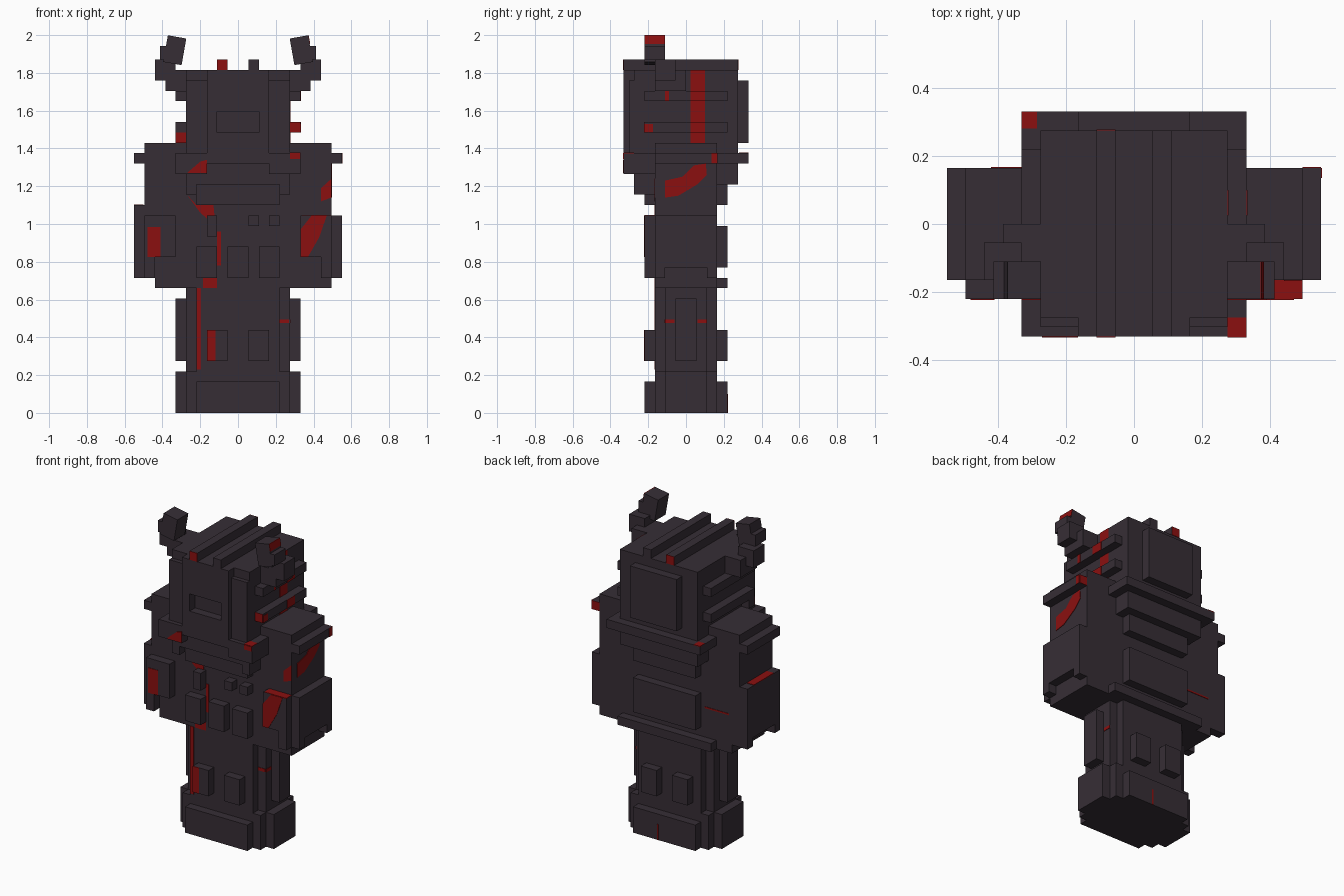
import bpy, bmesh, math
from mathutils import Matrix, Vector

old = bpy.data.objects.get("Cube")
if old:
    bpy.data.objects.remove(old)

U = 0.055  # one block


def material(name, rgb):
    m = bpy.data.materials.new(name)
    m.use_nodes = True
    m.diffuse_color = (*rgb, 1)
    bsdf = m.node_tree.nodes["Principled BSDF"]
    bsdf.inputs["Base Color"].default_value = (*rgb, 1)
    bsdf.inputs["Roughness"].default_value = 0.9
    return m


DARK = material("dark plum", (0.037, 0.027, 0.036))
RED = material("deep red", (0.26, 0.005, 0.005))


def finish(name, bm, mat):
    bmesh.ops.recalc_face_normals(bm, faces=bm.faces)
    me = bpy.data.meshes.new(name)
    bm.to_mesh(me)
    bm.free()
    me.materials.append(mat)
    ob = bpy.data.objects.new(name, me)
    bpy.context.collection.objects.link(ob)
    return ob


def box(name, x, y, z, mat=DARK):
    """Box from ranges given in blocks."""
    bm = bmesh.new()
    bmesh.ops.create_cube(bm, size=U)
    size = [abs(r[1] - r[0]) for r in (x, y, z)]
    mid = [(r[0] + r[1]) / 2 * U for r in (x, y, z)]
    bm.transform(Matrix.Translation(mid) @ Matrix.Diagonal((*size, 1)))
    return finish(name, bm, mat)


def pair(name, x, y, z):
    box("left_" + name, x, y, z)
    box("right_" + name, (-x[1], -x[0]), y, z)


def wide(name, half, y, z):
    return box(name, (-half, half), y, z)


def mark(name, axis, pos, pts, out=1):
    """Thin red plate lying on a plane; pts are in units on the other two axes."""
    bm = bmesh.new()
    verts = []
    for a, b in pts:
        c = [a, b]
        c.insert(axis, pos - out * 0.002)
        verts.append(bm.verts.new(c))
    face = bm.faces.new(verts)
    ext = bmesh.ops.extrude_face_region(bm, geom=[face])
    step = Vector((0, 0, 0))
    step[axis] = out * 0.005
    moved = [v for v in ext["geom"] if isinstance(v, bmesh.types.BMVert)]
    bmesh.ops.translate(bm, verts=moved, vec=step)
    return finish(name, bm, RED)


def rect(a, b, c, d):
    return [(a, c), (b, c), (b, d), (a, d)]


# Boots and legs: stepped cross sections
wide("boot_toe_layer", 4, (-4, 4), (0, 3))
wide("boot_body", 5, (-3, 3), (0, 4))
wide("boot_side_layer", 6, (-2, 2), (0, 4))
wide("legs_core", 4, (-3, 3), (4, 12))
wide("legs_side_layer", 5, (-2, 2), (4, 12))
pair("leg_side_plate", (5, 6), (-1, 1), (5, 11))
pair("knee_plate", (1, 3), (-4, -3), (5, 8))
pair("back_leg_plate", (1, 3), (3, 4), (5, 8))

# Torso with chest and back plates
wide("torso", 5, (-3, 3), (12, 24))
wide("back_belt", 6, (3, 4), (12, 13))
wide("back_panel", 4, (3, 4), (14, 18))
pair("belt_pouch", (2, 4), (-4, -3), (13, 16))
wide("belt_buckle", 1, (-4, -3), (13, 16))
box("chest_button_inner", (1, 2), (-4, -3), (18, 19))
box("chest_button_outer", (3, 4), (-4, -3), (18, 19))
box("chest_clip", (-3, -2), (-4, -3), (17, 19))

# Arms
box("left_arm", (5, 9), (-3, 3), (12, 26))
box("right_arm", (-9, -5), (-3, 3), (13, 26))
box("right_hand", (-8, -5), (-3, 3), (12, 13))
pair("shoulder_rim", (9, 10), (-3, 3), (24, 25))
pair("hand_guard", (9, 10), (-3, 3), (14, 19))
pair("hand_guard_front_tab", (9, 10), (-3, -2), (13, 14))
pair("hand_guard_back_tab", (9, 10), (2, 3), (13, 14))
pair("knuckle_plate", (6, 9), (-4, -3), (15, 19))
pair("knuckle_lower", (8, 9), (-4, -3), (13, 15))
box("right_guard_top", (-10, -9), (-3, 3), (19, 20))

# Collar steps
wide("collar_front_low", 4, (-4, -3), (20, 22))
wide("collar_front_mid", 5, (-5, -3), (22, 24))
pair("collar_front_tab", (4, 5), (-5, -3), (21, 22))
pair("collar_front_corner", (3, 6), (-6, -3), (23, 25))
wide("collar_back_low", 4, (3, 4), (20, 22))
wide("collar_back_mid", 5, (3, 5), (22, 24))
wide("collar_back_top", 6, (3, 6), (24, 25))

# Helmet with visor opening
wide("head", 5, (-5, 5), (24, 33))
wide("face_top", 3, (-6, -5), (29, 33))
wide("face_bottom", 3, (-6, -5), (24, 27))
pair("face_cheek", (2, 3), (-6, -5), (27, 29))
pair("face_side", (3, 5), (-5.5, -5), (25, 32))
wide("head_back_plate", 3, (5, 6), (26, 32))
pair("crest", (1, 2), (-6, 5), (33, 34))
for i, (z, y) in enumerate([(25, 3), (27, 4), (30, 4)]):
    pair("head_side_strip_%d" % i, (5, 6), (-y, y), (z, z + 1))
box("right_jaw_tab", (-6, -5), (-4, -3), (26, 27))

# Horns, tips leaning inward
pair("horn_root", (5, 7), (-3, 0), (31, 33))
pair("horn_base", (6, 8), (-3, -1), (32, 34))
pair("horn_mid", (6, 7.5), (-4, -2), (34, 35.3))
for side, s in (("left", 1), ("right", -1)):
    tip = box(side + "_horn_tip", (-0.9, 0.9), (-1, 1), (-1.3, 1.3))
    tip.location = (s * 0.335, -3 * U, 1.92)
    tip.rotation_euler = (0, -s * math.radians(10), 0)

# Red marks on the front
F = -U
for name, y, pts in [
    ("crest_end", 6, rect(-0.11, -0.055, 1.815, 1.87)),
    ("collar_splash", 6, [(-0.27, 1.27), (-0.165, 1.27), (-0.165, 1.34), (-0.2, 1.33)]),
    ("left_collar_end", 6, rect(0.275, 0.33, 1.375, 1.375 - 0.03)),
    ("left_strip_end", 4, rect(0.275, 0.33, 1.485, 1.54)),
    ("right_tab_end", 4, rect(-0.33, -0.275, 1.43, 1.485)),
    ("chest_slash", 3, [(-0.27, 1.155), (-0.22, 1.1), (-0.13, 1.1), (-0.12, 1.0),
                        (-0.165, 1.03), (-0.2, 1.06)]),
    ("torso_stripe", 3, [(-0.16, 1.04), (-0.11, 0.96), (-0.09, 0.96), (-0.09, 0.78),
                         (-0.11, 0.78), (-0.11, 0.93)]),
    ("waist_spot", 3, rect(-0.185, -0.11, 0.66, 0.72)),
    ("leg_stripe", 3, rect(-0.22, -0.195, 0.23, 0.66)),
    ("knee_stripe", 4, rect(-0.165, -0.12, 0.275, 0.44)),
    ("right_hand_patch", 4, rect(-0.48, -0.41, 0.825, 0.985)),
    ("left_hand_slash", 4, [(0.33, 0.825), (0.37, 0.825), (0.43, 0.93), (0.47, 1.045),
                            (0.39, 1.045), (0.33, 0.97)]),
    ("left_arm_spot", 3, [(0.44, 1.12), (0.495, 1.14), (0.495, 1.24), (0.44, 1.19)]),
    ("leg_nick", 2, rect(0.22, 0.27, 0.475, 0.495)),
]:
    mark(name, 1, F * y, pts, -1)

# Red marks on the left side
for name, x, pts in [
    ("head_band", 5, rect(0.025, 0.1, 1.43, 1.815)),
    ("head_band_upper", 6, rect(0.025, 0.1, 1.65, 1.705)),
    ("head_band_lower", 6, rect(0.025, 0.1, 1.485, 1.54)),
    ("strip_spot", 6, rect(-0.22, -0.175, 1.485, 1.53)),
    ("strip_nick", 6, rect(-0.11, -0.09, 1.65, 1.705)),
    ("rim_spot", 10, rect(0.135, 0.165, 1.32, 1.375)),
    ("arm_slash", 9, [(-0.11, 1.14), (-0.04, 1.15), (0.06, 1.21), (0.11, 1.26),
                      (0.105, 1.32), (0.04, 1.31), (-0.02, 1.25), (-0.11, 1.23)]),
    ("leg_front_nick", 5, rect(-0.11, -0.06, 0.475, 0.495)),
    ("leg_back_nick", 5, rect(0.06, 0.11, 0.475, 0.495)),
]:
    mark(name, 0, x * U, pts)

# Red marks on upward faces and the back
mark("collar_back_top_spot", 2, 25 * U, rect(-0.33, -0.285, 0.28, 0.33))
mark("collar_front_top_spot", 2, 25 * U, rect(0.275, 0.33, -0.33, -0.275))
mark("knuckle_top", 2, 19 * U, rect(0.34, 0.495, -0.22, -0.165))
mark("guard_top", 2, 20 * U, rect(-0.55, -0.5, -0.1, 0.1))
mark("crest_back_end", 1, 5 * U, rect(-0.11, -0.055, 1.815, 1.87))
mark("rim_back_end", 1, 3 * U, rect(0.495, 0.55, 1.32, 1.375))
mark("back_scratch", 1, 3 * U, rect(-0.42, -0.25, 0.9, 0.91))
mark("boot_scratch", 1, 4 * U, rect(0.04, 0.05, 0, 0.1))

# Red outer face on the left horn tip
horn_mark = mark("horn_spot", 0, 0.9 * U, rect(-U, U, 0.025, 1.3 * U))
horn_mark.location = (0.335, -3 * U, 1.92)
horn_mark.rotation_euler = (0, -math.radians(10), 0)
